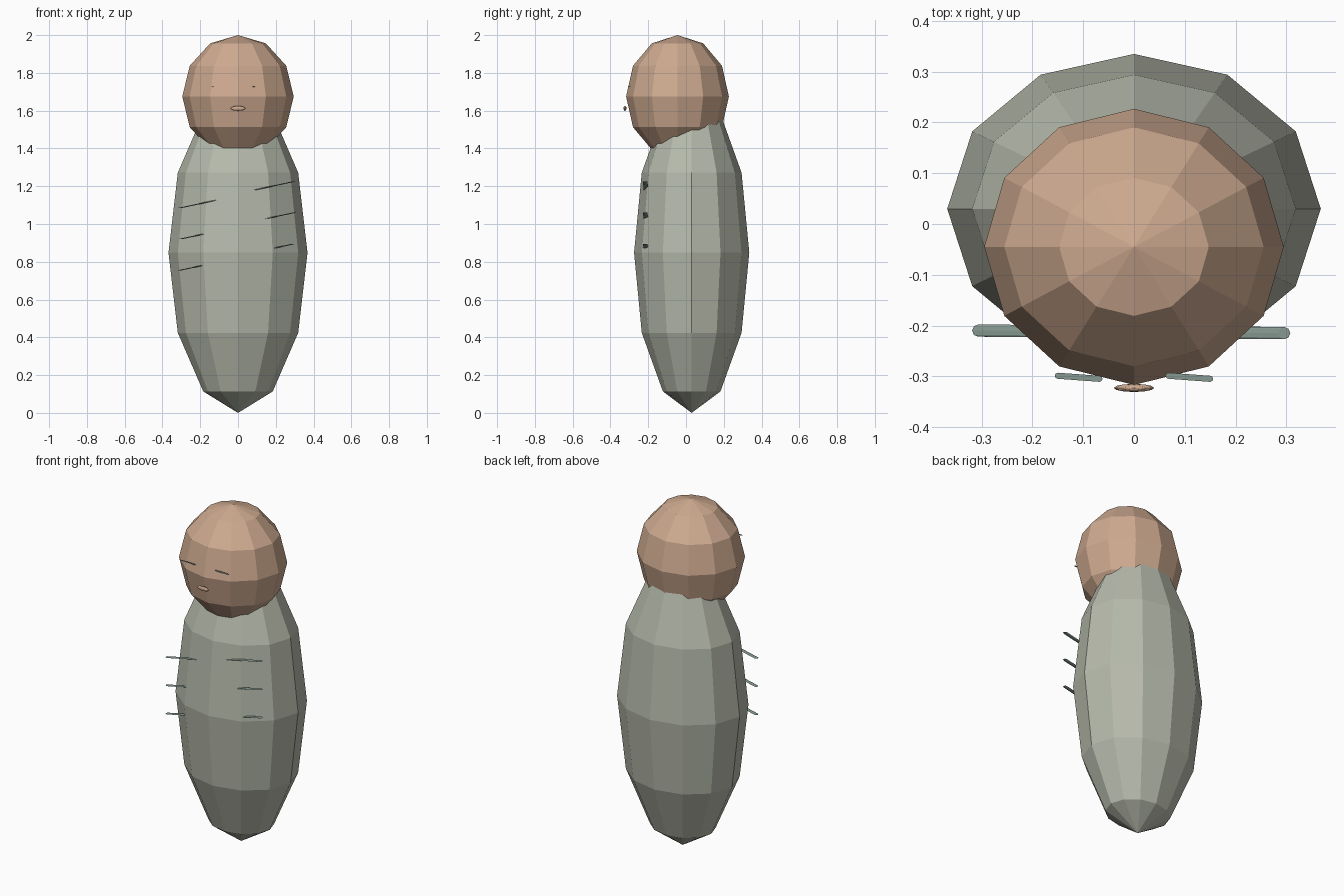
import bpy, bmesh, math
from mathutils import Matrix, Vector

if "Cube" in bpy.data.objects:
    bpy.data.objects.remove(bpy.data.objects["Cube"])


def srgb(r, g, b):
    f = lambda c: c / 12.92 if c <= 0.04045 else ((c + 0.055) / 1.055) ** 2.4
    return (f(r / 255), f(g / 255), f(b / 255), 1)


def material(name, rgb):
    m = bpy.data.materials.new(name)
    m.diffuse_color = srgb(*rgb)
    m.use_nodes = True
    m.node_tree.nodes["Principled BSDF"].inputs["Base Color"].default_value = m.diffuse_color
    return m


SAGE = material("sage_grey", (182, 186, 171))
TAN = material("warm_tan", (206, 170, 144))
SLATE = material("slate_green", (134, 152, 144))


def finish(bm, name, mat):
    me = bpy.data.meshes.new(name)
    bm.to_mesh(me)
    bm.free()
    me.materials.append(mat)
    ob = bpy.data.objects.new(name, me)
    bpy.context.collection.objects.link(ob)
    return ob


def ellipsoid(name, centre, radii, mat):
    """Low-poly flat-shaded ball, 12 segments by 6 rings."""
    bm = bmesh.new()
    bmesh.ops.create_uvsphere(bm, u_segments=12, v_segments=6, radius=1)
    bm.transform(Matrix.Translation(centre) @ Matrix.Diagonal((*radii, 1)))
    return finish(bm, name, mat)


def slanted_rod(name, start, end, radius, mat, sides=8):
    """Horizontal polygon swept from start to end, so both caps lie level."""
    bm = bmesh.new()
    start, end = Vector(start), Vector(end)
    ring = [Vector((math.cos(a), math.sin(a), 0)) * radius
            for a in (2 * math.pi * i / sides for i in range(sides))]
    low = [bm.verts.new(start + p) for p in ring]
    high = [bm.verts.new(end + p) for p in ring]
    bm.faces.new(low[::-1])
    bm.faces.new(high)
    for i in range(sides):
        j = (i + 1) % sides
        bm.faces.new((low[i], low[j], high[j], high[i]))
    return finish(bm, name, mat)


# Body and head
ellipsoid("body", (0, 0.03, 0.848), (0.368, 0.305, 0.848), SAGE)
ellipsoid("head", (0, -0.045, 1.675), (0.295, 0.272, 0.325), TAN)

# Mouth
ellipsoid("mouth", (0, -0.323, 1.612), (0.04, 0.008, 0.013), TAN)

# Paper-thin eye slits
for side, x in (("left", -0.109), ("right", 0.109)):
    slant = Vector((0.041, -0.003, 0.0006))
    mid = Vector((x, -0.302, 1.727))
    slanted_rod("eye_" + side, mid - slant, mid + slant, 0.006, SLATE)

# Three slanted bristles on each side of the chest, inner ends in the body
SLOPE = 0.215
for i in range(3):
    drop = 0.165 * i
    inner = 0.05 + 0.04 * i
    slanted_rod(f"bristle_left_{i + 1}",
                (-0.307, -0.21, 1.085 - drop),
                (-inner, -0.212, 1.085 - drop + SLOPE * (0.307 - inner)),
                0.012, SLATE)
    slanted_rod(f"bristle_right_{i + 1}",
                (inner, -0.213, 1.225 - drop - SLOPE * (0.296 - inner)),
                (0.296, -0.215, 1.225 - drop),
                0.012, SLATE)
